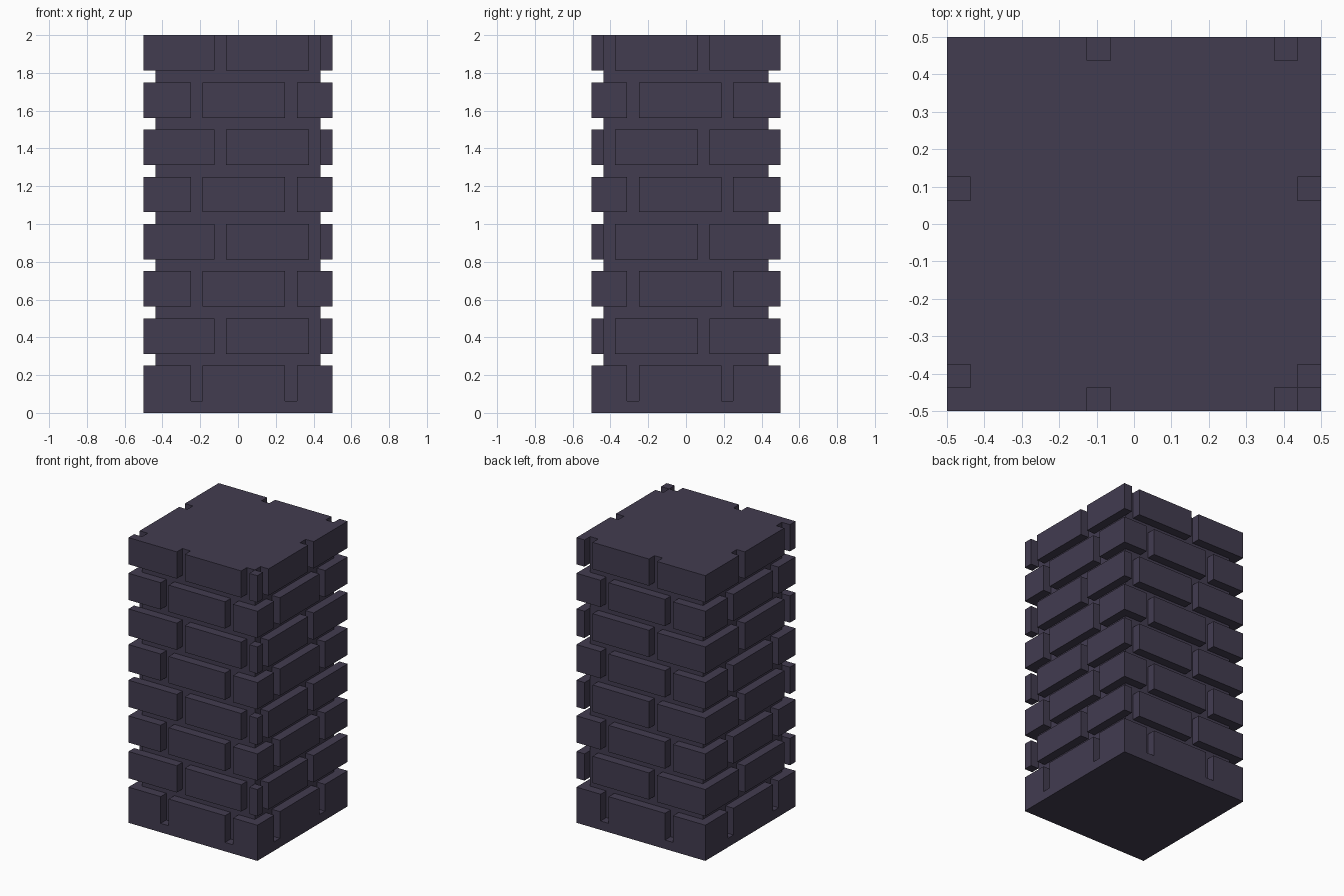
import bpy, bmesh

if "Cube" in bpy.data.objects:
    bpy.data.objects.remove(bpy.data.objects["Cube"])

U = 1 / 16          # mortar width and depth
N, H = 16, 32       # pillar width and height in units

# One flat colour
stone = bpy.data.materials.new("dark purple stone")
stone.diffuse_color = (0.0545, 0.0452, 0.0802, 1)
stone.use_nodes = True
stone.node_tree.nodes["Principled BSDF"].inputs["Base Color"].default_value = stone.diffuse_color

# Left edge of the vertical joints, in units, for even and odd brick courses
JOINT_X = [(4, 12), (6, 14)]     # front and back faces
JOINT_Y = [(3, 11), (1, 9)]      # left and right faces

def solid(x, y, z):
    """True where the unit cell is stone rather than mortar gap or air."""
    if not (0 <= x < N and 0 <= y < N and 0 <= z < H):
        return False
    if z < 1 or (0 < x < N - 1 and 0 < y < N - 1):
        return True                                  # base slab and core
    if z % 4 == 0:
        return False                                 # horizontal joint
    row = (z // 4) % 2
    if y in (0, N - 1) and x in JOINT_X[row]:
        return False                                 # joint on front / back
    if x in (0, N - 1) and y in JOINT_Y[row]:
        return False                                 # joint on the sides
    return True

def cuts(joints, end):
    edges = {0, 1, end - 1, end}
    for pair in joints:
        for j in pair:
            edges |= {j, j + 1}
    return sorted(edges)

# Planes that divide the pillar into bricks, joints and core
planes = [cuts(JOINT_X, N), cuts(JOINT_Y, N),
          sorted({0, H} | {4 * k + d for k in range(8) for d in (0, 1)})]

bm = bmesh.new()
verts = {}

def vert(p):
    if p not in verts:
        verts[p] = bm.verts.new((p[0] * U - 0.5, p[1] * U - 0.5, p[2] * U))
    return verts[p]

# Skin every block wherever it meets a gap or the outside
for x0, x1 in zip(planes[0], planes[0][1:]):
    for y0, y1 in zip(planes[1], planes[1][1:]):
        for z0, z1 in zip(planes[2], planes[2][1:]):
            lo, hi = (x0, y0, z0), (x1, y1, z1)
            if not solid(*lo):
                continue
            for a in range(3):
                b, c = (a + 1) % 3, (a + 2) % 3
                for side in (0, 1):
                    near = list(lo)
                    near[a] = hi[a] if side else lo[a] - 1
                    if solid(*near):
                        continue
                    loop = []
                    for i, j in ((0, 0), (1, 0), (1, 1), (0, 1)):
                        p = [0, 0, 0]
                        p[a] = (lo, hi)[side][a]
                        p[b] = (lo, hi)[i][b]
                        p[c] = (lo, hi)[j][c]
                        loop.append(vert(tuple(p)))
                    bm.faces.new(loop if side else loop[::-1])

mesh = bpy.data.meshes.new("brick_pillar")
bm.to_mesh(mesh)
bm.free()
mesh.materials.append(stone)
pillar = bpy.data.objects.new("brick_pillar", mesh)
bpy.context.collection.objects.link(pillar)
